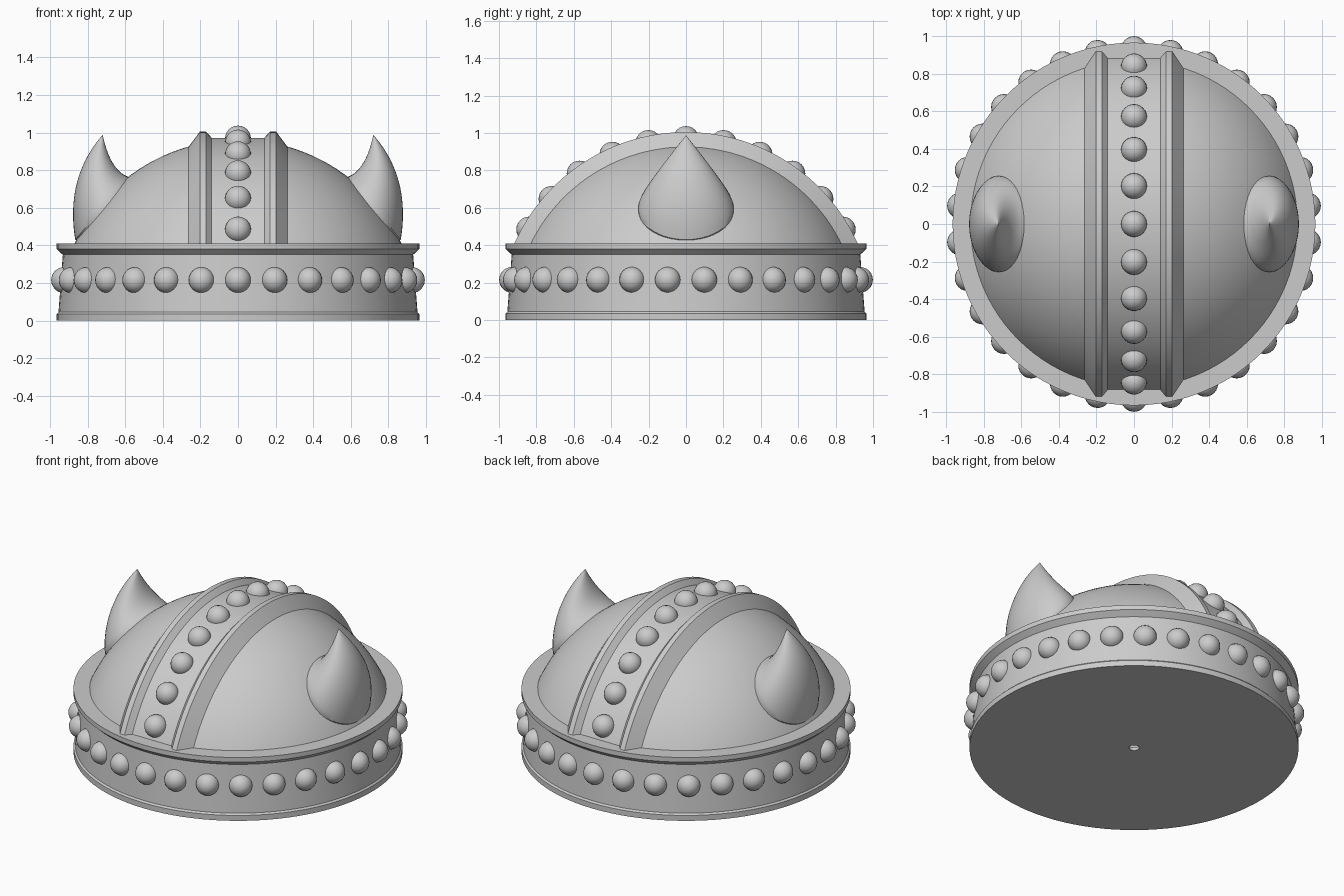
import bpy, bmesh, math
from mathutils import Vector, Matrix

cube = bpy.data.objects.get("Cube")
if cube:
    bpy.data.objects.remove(cube, do_unlink=True)

grey = bpy.data.materials.new("plain grey")
grey.use_nodes = True
grey.diffuse_color = (0.6, 0.6, 0.6, 1)
grey.node_tree.nodes["Principled BSDF"].inputs["Base Color"].default_value = (0.6, 0.6, 0.6, 1)


def finish(name, bm, angle=30):
    """Turn a bmesh into a smooth shaded grey object."""
    bmesh.ops.remove_doubles(bm, verts=bm.verts, dist=0.0001)
    bmesh.ops.recalc_face_normals(bm, faces=bm.faces)
    mesh = bpy.data.meshes.new(name)
    bm.to_mesh(mesh)
    bm.free()
    mesh.materials.append(grey)
    obj = bpy.data.objects.new(name, mesh)
    bpy.context.collection.objects.link(obj)
    bpy.ops.object.select_all(action='DESELECT')
    obj.select_set(True)
    bpy.context.view_layer.objects.active = obj
    bpy.ops.object.shade_smooth_by_angle(angle=math.radians(angle))
    return obj


def skin(name, rows, wrap_rows=False, wrap_cols=True, caps=False):
    """Join rows of points with faces."""
    bm = bmesh.new()
    grid = [[bm.verts.new(p) for p in row] for row in rows]
    n, m = len(grid), len(grid[0])
    for i in range(n if wrap_rows else n - 1):
        for j in range(m if wrap_cols else m - 1):
            a, b = grid[i], grid[(i + 1) % n]
            k = (j + 1) % m
            bm.faces.new((a[j], a[k], b[k], b[j]))
    if caps:
        bm.faces.new(grid[0])
        bm.faces.new(grid[-1])
    return finish(name, bm)


def lathe(name, profile, closed, steps=96):
    """Spin an (r, z) profile about the upright axis."""
    turns = [math.tau * i / steps for i in range(steps)]
    rows = [[(r * math.cos(a), r * math.sin(a), z) for a in turns] for r, z in profile]
    return skin(name, rows, wrap_rows=closed)


def bead(name, centre):
    bm = bmesh.new()
    bmesh.ops.create_uvsphere(bm, u_segments=24, v_segments=12, radius=0.069,
                              matrix=Matrix.Translation(centre))
    return finish(name, bm, 40)


# Brow band with its rims and a floor that has a small centre hole
lathe("brow_band", [(0.03, 0), (0.965, 0), (0.965, 0.035), (0.955, 0.045),
                    (0.932, 0.35), (0.965, 0.38), (0.965, 0.41),
                    (0.85, 0.41), (0.85, 0.02), (0.03, 0.02)], True)

# Domed cap
DOME = 0.962
arc = [math.radians(66 * i / 24) for i in range(25)]
lathe("dome", [(max(DOME * math.sin(a), 0.00001), DOME * math.cos(a)) for a in arc], False)

# Raised crest with two ridges, swept from front to back
half = [(0.14, 0.972), (0.17, 1.005), (0.203, 1.005), (0.27, 0.915), (0.27, 0.88)]
section = half + [(-x, r) for x, r in reversed(half)]
sweep = [math.radians(-67 + 134 * i / 64) for i in range(65)]
skin("crest", [[(x, r * math.sin(a), r * math.cos(a)) for x, r in section]
               for a in sweep], caps=True)

# Beads around the band
for i in range(30):
    a = math.radians(12 * i - 90)
    bead(f"band_bead_{i + 1}", (0.93 * math.cos(a), 0.93 * math.sin(a), 0.215))

# Beads along the crest
for i in range(-5, 6):
    a = math.radians(12 * i)
    bead(f"crest_bead_{i + 6}", (0, 0.968 * math.sin(a), 0.968 * math.cos(a)))


def bend(p, q, s, t):
    """Point on a quadratic curve in the x-z plane."""
    u = 1 - t
    return Vector([u * u * p[k] + 2 * u * t * q[k] + t * t * s[k] for k in (0, 1)])


# Curved horns: elliptical rings between an outer and an inner curve
tip = (0.72, 0.988)
for side, label in ((1, "left"), (-1, "right")):
    rings = []
    for i in range(-1, 21):
        t = min(max(i, 0) / 20, 0.998)
        outer = bend((0.866, 0.43), (0.92, 0.76), tip, t)
        inner = bend((0.585, 0.765), (0.68, 0.80), tip, t)
        mid, reach = (outer + inner) / 2, (outer - inner) / 2
        if i < 0:                      # hidden root sunk into the dome
            mid -= Vector((0.06, 0.05))
        width = 0.255 * (1 - t ** 1.3)
        ring = []
        for j in range(40):
            a = math.tau * j / 40
            p = mid + reach * math.cos(a)
            ring.append((side * p.x, width * math.sin(a), p.y))
        rings.append(ring)
    skin(f"{label}_horn", rings, caps=True)
